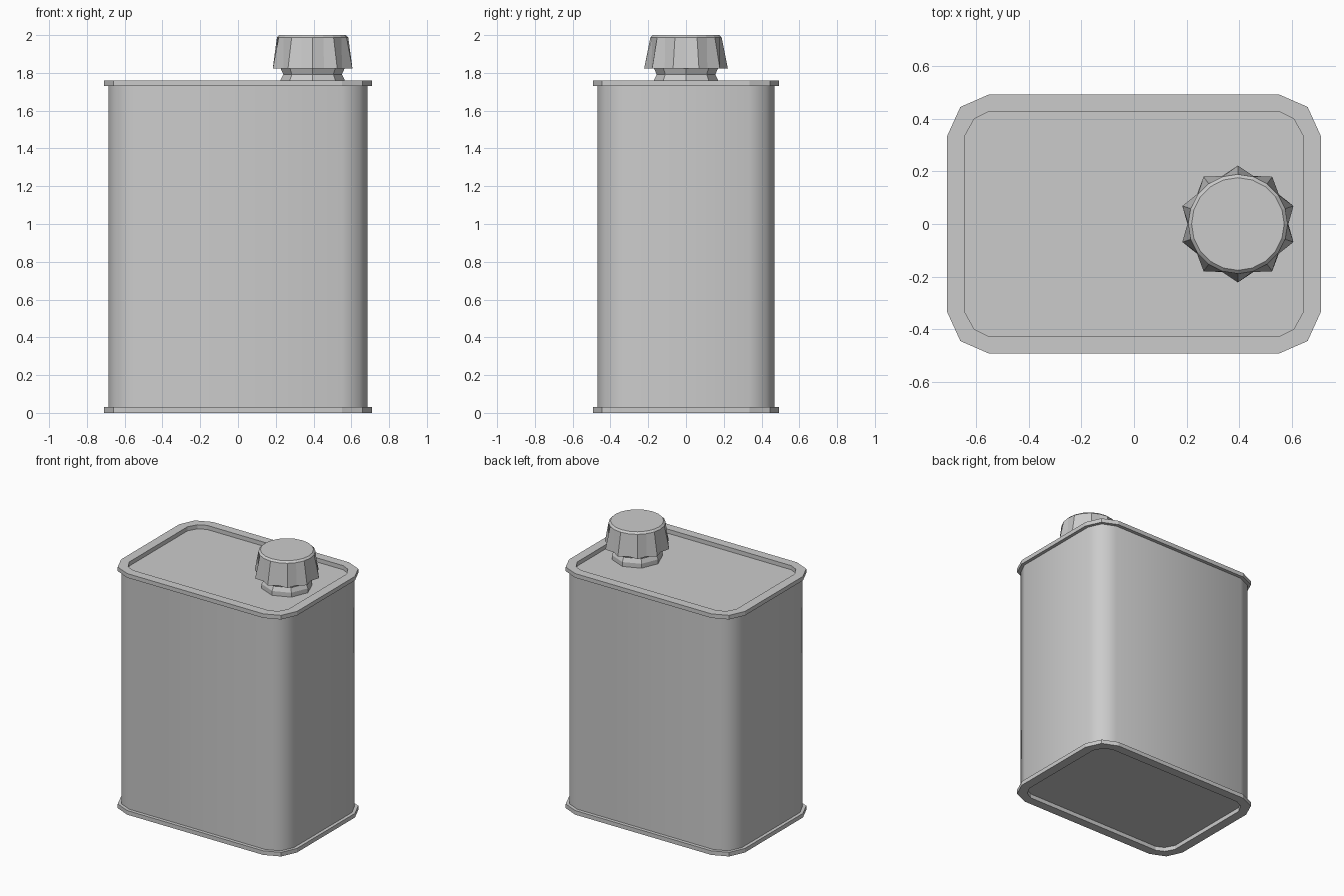
import bpy, bmesh
from math import sin, cos, pi, radians

if "Cube" in bpy.data.objects:
    bpy.data.objects.remove(bpy.data.objects["Cube"])


def loft(name, rings, cap_start=True, cap_end=True, smooth=None):
    """Skin a stack of closed rings that share a vertex count."""
    bm = bmesh.new()
    loops = [[bm.verts.new(p) for p in ring] for ring in rings]
    for a, b in zip(loops, loops[1:]):
        for i in range(len(a)):
            j = (i + 1) % len(a)
            bm.faces.new((a[i], a[j], b[j], b[i]))
    if cap_start:
        bm.faces.new(loops[0][::-1])
    if cap_end:
        bm.faces.new(loops[-1])
    mesh = bpy.data.meshes.new(name)
    bm.to_mesh(mesh)
    bm.free()
    obj = bpy.data.objects.new(name, mesh)
    bpy.context.collection.objects.link(obj)
    if smooth:
        bpy.ops.object.select_all(action='DESELECT')
        obj.select_set(True)
        bpy.context.view_layer.objects.active = obj
        bpy.ops.object.shade_smooth_by_angle(angle=radians(smooth))
    return obj


def outline(corner, z):
    """Mirror one corner's points into a full counter-clockwise outline."""
    back = corner[::-1]
    return ([(x, y, z) for x, y in corner] + [(-x, y, z) for x, y in back]
            + [(-x, -y, z) for x, y in corner] + [(x, -y, z) for x, y in back])


def circle(n, radii, z, cx=0.395, start=0.0):
    """Ring around the spout axis; radii alternate around the ring."""
    return [(cx + radii[i % len(radii)] * cos(start + 2 * pi * i / n),
             radii[i % len(radii)] * sin(start + 2 * pi * i / n), z)
            for i in range(n)]


OUTER = [(0.71, 0.335), (0.66, 0.445), (0.55, 0.493)]
WALL = [(0.686, 0.335), (0.643, 0.427), (0.55, 0.468)]
INNER = [(0.643, 0.335), (0.607, 0.40), (0.55, 0.428)]

# Can body: smooth rounded wall between the two rims
loft("can_body", [outline(WALL, 0.03), outline(WALL, 1.73)], False, False, 60)

# Top rim with recessed lid, and bottom rim with recessed base
loft("top_rim_and_lid", [outline(WALL, 1.73), outline(OUTER, 1.73),
                         outline(OUTER, 1.76), outline(INNER, 1.76),
                         outline(INNER, 1.73)], cap_start=False)
loft("bottom_rim_and_base", [outline(INNER, 0.03), outline(INNER, 0.0),
                             outline(OUTER, 0.0), outline(OUTER, 0.03),
                             outline(WALL, 0.03)], cap_end=False)

# Waisted octagonal spout neck
loft("spout_neck", [circle(8, [r], z) for r, z in
                    ((0.17, 1.73), (0.17, 1.762), (0.155, 1.792), (0.17, 1.825))])

# Screw cap: ten grip ridges flaring down from a round top
TIP = pi / 2
loft("screw_cap", [circle(20, [0.222, 0.192], 1.822, start=TIP),
                   circle(20, [0.189], 1.987, start=TIP),
                   circle(20, [0.176], 2.0, start=TIP)])
